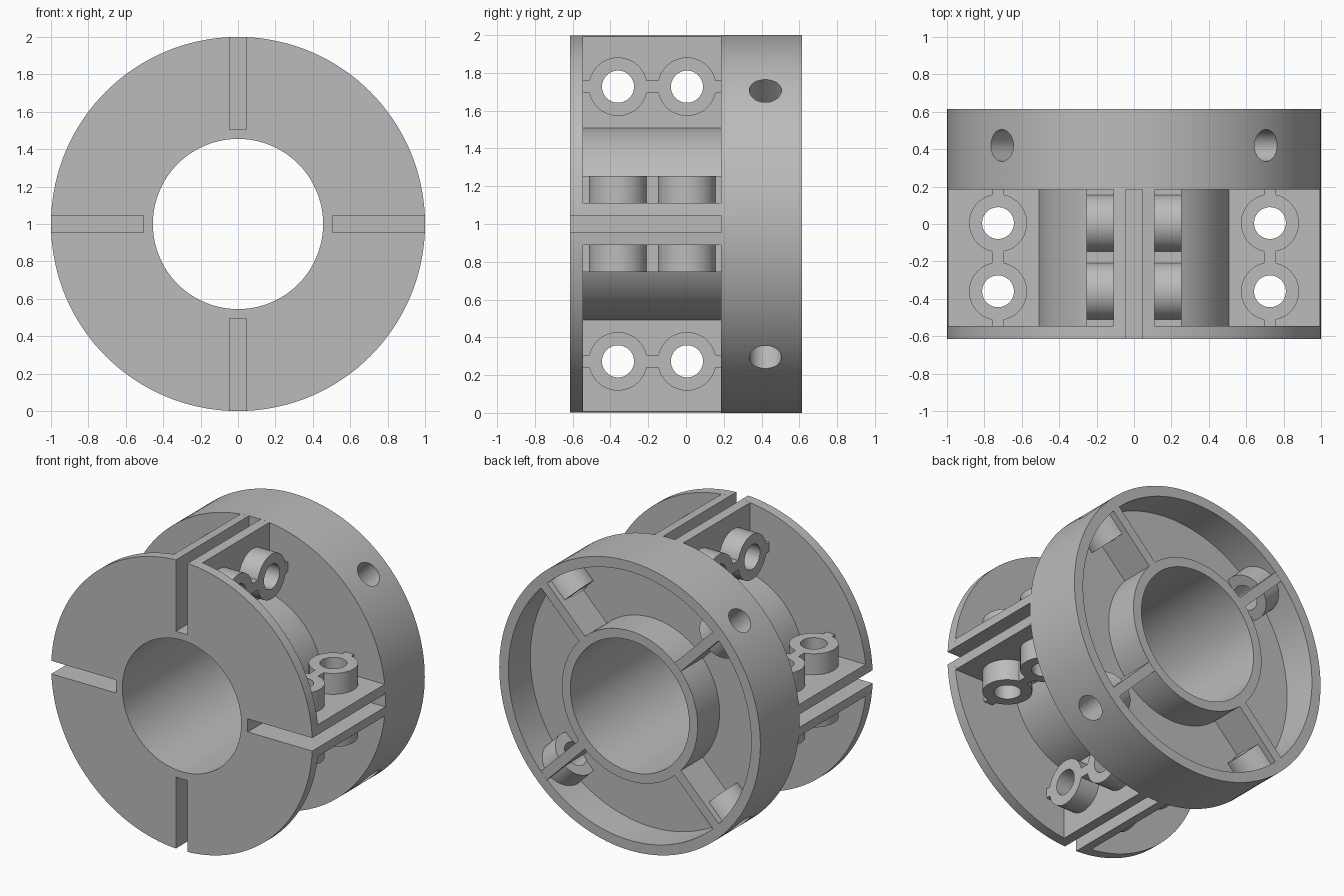
import bpy, bmesh, math
from mathutils import Matrix, Vector

cube = bpy.data.objects.get("Cube")
if cube:
    bpy.data.objects.remove(cube, do_unlink=True)

# One flat grey for everything
grey = bpy.data.materials.new("plain_grey")
grey.use_nodes = True
COLOUR = (0.5, 0.5, 0.5, 1)
grey.diffuse_color = COLOUR
grey.node_tree.nodes["Principled BSDF"].inputs["Base Color"].default_value = COLOUR

# Main sizes: the axis runs along y, at height 1
BORE, HUB, RIM, OUTER = 0.455, 0.52, 0.93, 1.0
FRONT, FLANGE, DRUM, FLOOR, BACK = -0.615, -0.545, 0.185, 0.375, 0.615
SLOT, WALL, LUG_TOP = 0.045, 0.11, 0.255
LUG_R, HOLE_R, RIB = 0.155, 0.085, 0.033
LUG_X, LUG_YS, SCREW_Y = 0.727, (0.005, -0.36), 0.42


def finish(name, bm):
    bmesh.ops.recalc_face_normals(bm, faces=bm.faces)
    mesh = bpy.data.meshes.new(name)
    bm.to_mesh(mesh)
    bm.free()
    mesh.materials.append(grey)
    ob = bpy.data.objects.new(name, mesh)
    bpy.context.collection.objects.link(ob)
    return ob


def box(name, lo, hi, turn=0):
    bm = bmesh.new()
    lo, hi = Vector(lo), Vector(hi)
    size = Matrix.Diagonal((*(hi - lo), 1))
    m = Matrix.Rotation(turn, 4, 'Y') @ Matrix.Translation((lo + hi) / 2) @ size
    bmesh.ops.create_cube(bm, size=1, matrix=m)
    return finish(name, bm)


def rod(name, radius, a, b, turn=0):
    """Cylinder between two points, then turned about the main axis."""
    bm = bmesh.new()
    a, b = Vector(a), Vector(b)
    aim = Vector((0, 0, 1)).rotation_difference(b - a).to_matrix().to_4x4()
    m = Matrix.Rotation(turn, 4, 'Y') @ Matrix.Translation((a + b) / 2) @ aim
    bmesh.ops.create_cone(bm, cap_ends=True, segments=48, radius1=radius,
                          radius2=radius, depth=(b - a).length, matrix=m)
    return finish(name, bm)


def combine(ob, tool, operation):
    tool.hide_render = True
    mod = ob.modifiers.new("cut", 'BOOLEAN')
    mod.operation, mod.solver, mod.object = operation, 'EXACT', tool
    bpy.context.view_layer.objects.active = ob
    bpy.ops.object.modifier_apply(modifier=mod.name)
    bpy.data.objects.remove(tool, do_unlink=True)


def smooth(ob):
    bpy.ops.object.select_all(action='DESELECT')
    ob.select_set(True)
    bpy.context.view_layer.objects.active = ob
    bpy.ops.object.shade_smooth_by_angle(angle=math.radians(30))


# Body: flange, hub tube and hollow drum turned from one profile
profile = [(BORE, FRONT), (OUTER, FRONT), (OUTER, FLANGE), (HUB, FLANGE),
           (HUB, DRUM), (OUTER, DRUM), (OUTER, BACK), (RIM, BACK),
           (RIM, FLOOR), (HUB, FLOOR), (HUB, BACK), (BORE, BACK)]
bm = bmesh.new()
ring = [bm.verts.new((r, y, 0)) for r, y in profile]
edges = [bm.edges.new((ring[i - 1], ring[i])) for i in range(len(ring))]
bmesh.ops.spin(bm, geom=ring + edges, cent=(0, 0, 0), axis=(0, 1, 0),
               angle=math.tau, steps=144, use_merge=True)
bmesh.ops.remove_doubles(bm, verts=bm.verts, dist=1e-5)
body = finish("hub_body", bm)

for k in range(4):
    diagonal, square = math.pi / 4 + k * math.pi / 2, k * math.pi / 2
    # Diagonal webs and screw bosses inside the drum
    combine(body, box("web", (0.49, FLOOR - 0.05, -RIB), (0.96, BACK - 0.001, RIB),
                      diagonal), 'UNION')
    combine(body, rod("screw_boss", LUG_R, (0.78, SCREW_Y, 0), (0.96, SCREW_Y, 0),
                      diagonal), 'UNION')
    combine(body, rod("screw_hole", HOLE_R, (0.775, SCREW_Y, 0), (1.1, SCREW_Y, 0),
                      diagonal), 'DIFFERENCE')
    # Radial slots through flange and into the hub
    combine(body, box("slot", (0.505, FRONT - 0.1, -SLOT), (1.1, DRUM, SLOT),
                      square), 'DIFFERENCE')
body.location.z = 1
smooth(body)

# Clamp wall: plate beside a slot, trimmed to the outer radius
bm = bmesh.new()
outline = [(0.49, SLOT), (math.sqrt(1 - SLOT ** 2), SLOT),
           (math.sqrt(1 - WALL ** 2), WALL), (0.49, WALL)]
face = bm.faces.new([bm.verts.new((x, FLANGE, z)) for x, z in outline])
side = bmesh.ops.extrude_face_region(bm, geom=[face])["geom"]
bmesh.ops.translate(bm, vec=(0, DRUM - FLANGE, 0),
                    verts=[g for g in side if isinstance(g, bmesh.types.BMVert)])
wall = finish("clamp_wall", bm)

# Rib and bolt lugs on the wall, then the bolt holes
combine(wall, box("lug_rib", (LUG_X - RIB, FLANGE, WALL - 0.03),
                  (LUG_X + RIB, DRUM, LUG_TOP)), 'UNION')
for y in LUG_YS:
    combine(wall, rod("lug", LUG_R, (LUG_X, y, WALL - 0.03),
                      (LUG_X, y, LUG_TOP)), 'UNION')
for y in LUG_YS:
    combine(wall, rod("bolt_hole", HOLE_R, (LUG_X, y, 0), (LUG_X, y, 0.4)),
            'DIFFERENCE')

# Repeat the wall on both sides of all four slots
for k in range(4):
    for flip in (1, -1):
        bm = bmesh.new()
        bm.from_mesh(wall.data)
        bm.transform(Matrix.Rotation(k * math.pi / 2, 4, 'Y')
                     @ Matrix.Diagonal((1, 1, flip, 1)))
        copy = finish(f"clamp_wall_{k + 1}_{'upper' if flip > 0 else 'lower'}", bm)
        copy.location.z = 1
        smooth(copy)
bpy.data.objects.remove(wall, do_unlink=True)
